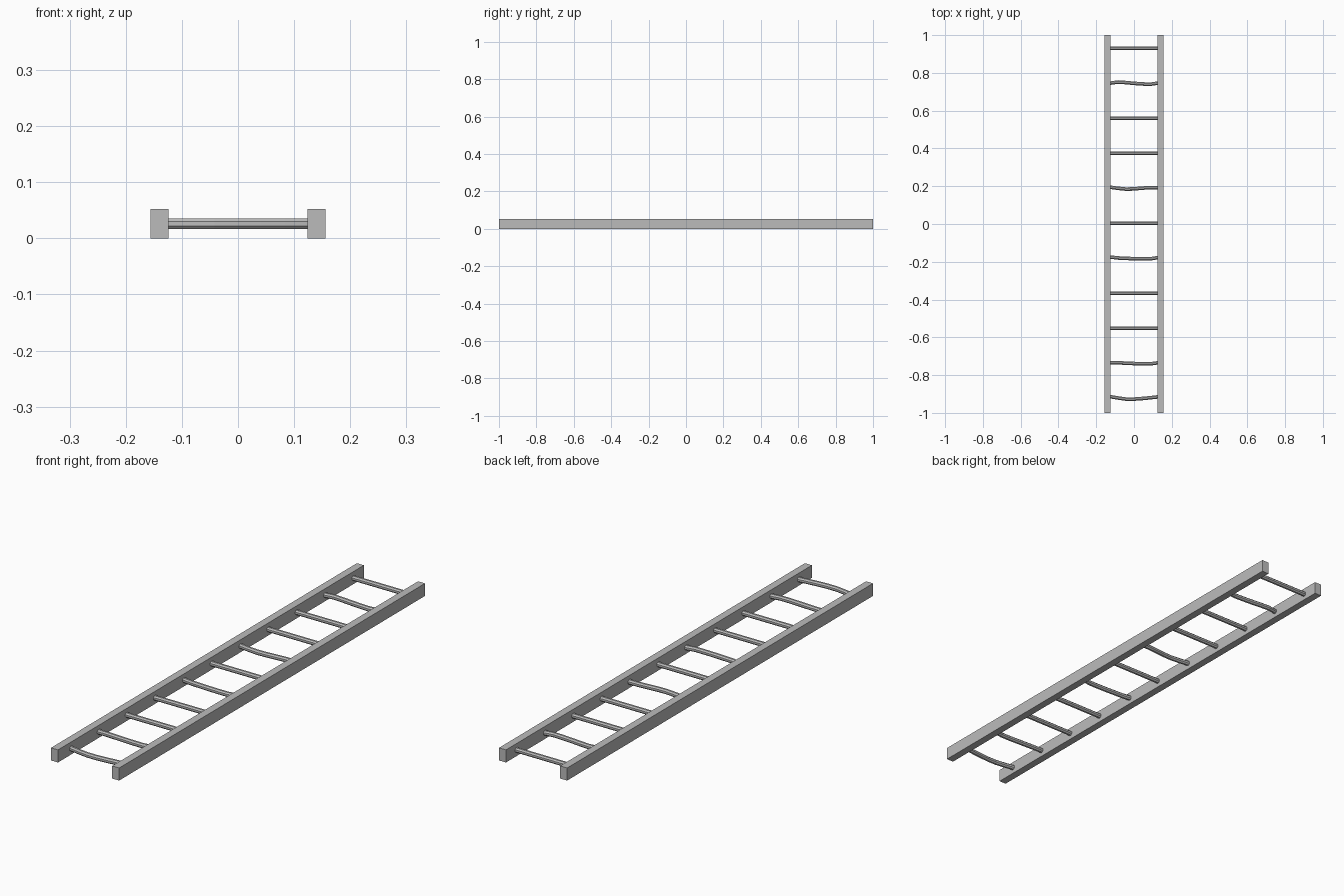
import bpy
import bmesh
import math
from mathutils import Vector

cube = bpy.data.objects.get("Cube")
if cube:
    bpy.data.objects.remove(cube, do_unlink=True)

RAIL_X, RAIL_W, RAIL_H = 0.14, 0.032, 0.052
RUNG_R, SIDES = 0.0103, 8
HALF = RAIL_X - RAIL_W / 2 + 0.002

grey = bpy.data.materials.new("plain grey")
grey.use_nodes = True
grey.diffuse_color = (0.5, 0.5, 0.5, 1)
grey.node_tree.nodes["Principled BSDF"].inputs["Base Color"].default_value = (0.5, 0.5, 0.5, 1)


def finish(name, bm):
    bmesh.ops.recalc_face_normals(bm, faces=bm.faces)
    mesh = bpy.data.meshes.new(name)
    bm.to_mesh(mesh)
    bm.free()
    mesh.materials.append(grey)
    obj = bpy.data.objects.new(name, mesh)
    bpy.context.collection.objects.link(obj)
    return obj


def rail(name, x):
    bm = bmesh.new()
    bmesh.ops.create_cube(bm, size=1)
    for v in bm.verts:
        v.co = Vector((v.co.x * RAIL_W + x, v.co.y * 2, (v.co.z + 0.5) * RAIL_H))
    finish(name, bm)


def rung(name, y, bends):
    """Sweep a small polygon across the gap, shifting each ring along y."""
    bm = bmesh.new()
    rings = []
    for i, bend in enumerate(bends):
        x = -HALF + 2 * HALF * i / (len(bends) - 1)
        angles = [math.tau * (k + 0.5) / SIDES for k in range(SIDES)]
        rings.append([bm.verts.new((x, y + bend + RUNG_R * math.cos(a),
                                    RAIL_H / 2 + RUNG_R * math.sin(a))) for a in angles])
    for a, b in zip(rings, rings[1:]):
        for k in range(SIDES):
            n = (k + 1) % SIDES
            bm.faces.new((a[k], a[n], b[n], b[k]))
    bm.faces.new(rings[0])
    bm.faces.new(rings[-1])
    finish(name, bm)


# Side rails
rail("left_rail", RAIL_X)
rail("right_rail", -RAIL_X)

# Rungs, front to back; some are warped
warped = {
    0: (0.008, 0.001, -0.005, -0.005, -0.002, 0.002, 0.007),
    1: (0.003, 0.002, 0, -0.002, -0.004, -0.004, 0.002),
    4: (0.006, 0.001, -0.001, -0.003, -0.004, -0.004, 0.003),
    6: (0.005, -0.001, -0.005, -0.004, 0, 0.003, 0.003),
    9: (0, 0.006, 0.003, -0.001, -0.004, -0.006, 0),
}
for i in range(11):
    rung(f"rung_{i + 1}", -0.922 + i * 0.1853, warped.get(i, (0, 0)))
